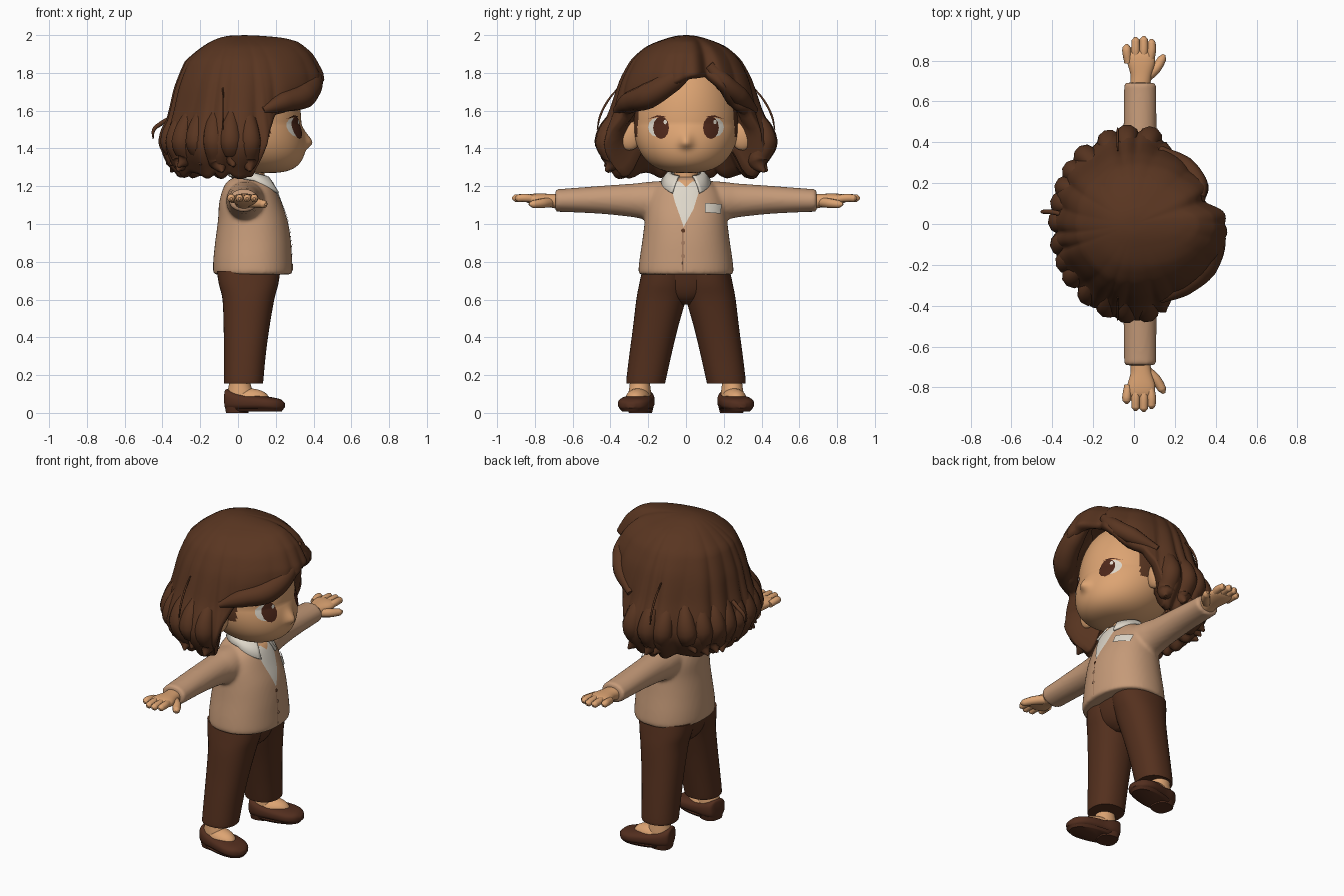
import bpy, bmesh, math, random
from mathutils import Vector
from mathutils.bvhtree import BVHTree

if "Cube" in bpy.data.objects:
    bpy.data.objects.remove(bpy.data.objects["Cube"])
random.seed(4)


def material(name, r, g, b):
    m = bpy.data.materials.new(name)
    m.use_nodes = True
    m.diffuse_color = (r, g, b, 1)
    p = m.node_tree.nodes["Principled BSDF"]
    p.inputs["Base Color"].default_value = (r, g, b, 1)
    p.inputs["Roughness"].default_value = 0.8
    return m


HAIR = material("brown hair", .1, .036, .015)
SKIN = material("warm skin", .72, .37, .17)
KNIT = material("tan knit", .56, .325, .19)
SEAM = material("dark tan seam", .36, .19, .11)
PANTS = material("dark brown cloth", .09, .03, .013)
SHOE = material("brown leather", .085, .027, .013)
WHITE = material("off white", .73, .68, .59)
EYE = material("eye brown", .075, .02, .01)


def finish(name, bm, *mats, angle=50):
    bmesh.ops.recalc_face_normals(bm, faces=bm.faces)
    me = bpy.data.meshes.new(name)
    bm.to_mesh(me)
    bm.free()
    ob = bpy.data.objects.new(name, me)
    bpy.context.collection.objects.link(ob)
    for m in mats:
        me.materials.append(m)
    bpy.ops.object.select_all(action='DESELECT')
    ob.select_set(True)
    bpy.context.view_layer.objects.active = ob
    bpy.ops.object.shade_smooth_by_angle(angle=math.radians(angle))
    return ob


def skin_rows(bm, rows, closed=True):
    for a, b in zip(rows, rows[1:]):
        n = len(a)
        for i in range(n if closed else n - 1):
            j = (i + 1) % n
            bm.faces.new((a[i], a[j], b[j], b[i]))


def lerp(table, x, k=1):
    for p, q in zip(table, table[1:]):
        if x <= q[0]:
            f = max(0, (x - p[0]) / (q[0] - p[0]))
            return p[k] + (q[k] - p[k]) * f
    return table[-1][k]


# Rings are (position along axis, centre a, radius a, centre b, radius b)
def loft(name, rings, mat, axis, power=1.0, n=40, smooth=4):
    bm = bmesh.new()
    rows = []
    steps = (len(rings) - 1) * smooth
    for s in range(steps + 1):
        i = min(s // smooth, len(rings) - 2)
        f = s / smooth - i
        p0, p1, p2, p3 = (rings[max(0, min(len(rings) - 1, i + d))] for d in (-1, 0, 1, 2))
        t, ca, ra, cb, rb = (b + .5 * f * (c - a + f * (2*a - 5*b + 4*c - d + f * (3*(b - c) + d - a)))
                             for a, b, c, d in zip(p0, p1, p2, p3))
        row = []
        for k in range(n):
            c, w = math.cos(k * math.tau / n), math.sin(k * math.tau / n)
            a = ca + ra * math.copysign(abs(c) ** power, c)
            b = cb + rb * math.copysign(abs(w) ** power, w)
            row.append(bm.verts.new({'z': (a, b, t), 'y': (a, t, b), 'x': (t, a, b)}[axis]))
        rows.append(row)
    skin_rows(bm, rows)
    bm.faces.new(rows[0])
    bm.faces.new(rows[-1])
    return finish(name, bm, mat)


def ball(name, centre, size, mat, seg=32):
    bm = bmesh.new()
    bmesh.ops.create_uvsphere(bm, u_segments=seg, v_segments=seg // 2, radius=1)
    for v in bm.verts:
        v.co = Vector(c + s * u for c, s, u in zip(centre, size, v.co))
    return finish(name, bm, mat)


def tube(name, pts, radii, mat):
    cu = bpy.data.curves.new(name, 'CURVE')
    cu.dimensions = '3D'
    cu.bevel_depth, cu.bevel_resolution, cu.resolution_u = 1, 3, 8
    cu.use_fill_caps = True
    sp = cu.splines.new('BEZIER')
    sp.bezier_points.add(len(pts) - 1)
    for bp, p, r in zip(sp.bezier_points, pts, radii):
        bp.co, bp.radius = p, r
        bp.handle_left_type = bp.handle_right_type = 'AUTO'
    tmp = bpy.data.objects.new(name + " guide", cu)
    bpy.context.collection.objects.link(tmp)
    bpy.context.view_layer.update()
    me = bpy.data.meshes.new_from_object(tmp.evaluated_get(bpy.context.evaluated_depsgraph_get()))
    bpy.data.objects.remove(tmp)
    bm = bmesh.new()
    bm.from_mesh(me)
    bpy.data.meshes.remove(me)
    return finish(name, bm, mat)


# Thin plate draped from the front over a surface; outline is (y, z) points
def plate(name, tree, outline, mat, lift=.004, rings=8):
    bm = bmesh.new()
    out = []
    for p, q in zip(outline, outline[1:] + outline[:1]):
        out += [(p[0] + (q[0] - p[0]) * k / 4, p[1] + (q[1] - p[1]) * k / 4) for k in range(4)]
    cy, cz = (sum(p[k] for p in out) / len(out) for k in (0, 1))
    rows = []
    for s in range(rings, 0, -1):
        row = []
        for y, z in out:
            y, z = cy + (y - cy) * s / rings, cz + (z - cz) * s / rings
            hit = tree.ray_cast(Vector((2, y, z)), Vector((-1, 0, 0)))[0]
            row.append(bm.verts.new(((hit.x if hit else .1) + lift, y, z)))
        rows.append(row)
    skin_rows(bm, rows)
    bm.faces.new(rows[-1])
    return finish(name, bm, mat)


def oval(cy, cz, ry, rz, n=12):
    return [(cy + ry * math.cos(i * math.tau / n), cz + rz * math.sin(i * math.tau / n)) for i in range(n)]


# Head with rounded cheeks, a forward chin, a soft nose and painted sideburns
bm = bmesh.new()
bmesh.ops.create_uvsphere(bm, u_segments=128, v_segments=80, radius=1)
for v in bm.verts:
    x, y, z = v.co
    h = max(1e-6, math.hypot(x, y))
    g = h ** .72 / h
    v.co = (.05 + .285 * x * g + .1 * max(0, -z), .28 * y * g, 1.53 + (.36 if z > 0 else .26) * z)
    if x > 0:
        y, z = v.co.y, v.co.z - 1.43
        v.co.x += .036 * math.exp(-(y / .035) ** 2 - (z / (.05 if z > 0 else .028)) ** 2)
for f in bm.faces:
    c = f.calc_center_median()
    f.material_index = int(c.x < .17 and c.z > 1.46)
head_tree = BVHTree.FromBMesh(bm)
finish("head", bm, SKIN, HAIR)
for s, side in ((1, "left"), (-1, "right")):
    ball(side + "_ear", (.09, s * .3, 1.47), (.035, .065, .08), SKIN)
    plate(side + "_eye_white", head_tree, oval(s * .155, 1.512, .046, .05), WHITE, .003)
    plate(side + "_iris", head_tree, oval(s * .132, 1.51, .042, .06), EYE, .006)
    plate(side + "_eye_glint", head_tree, oval(s * .132 + .022, 1.54, .009, .012), WHITE, .009)
    plate(side + "_lash", head_tree, [(s * .1, 1.568), (s * .15, 1.576), (s * .205, 1.555),
                                     (s * .15, 1.568)], EYE, .007)

# Hair shell: silhouette by height, hem by azimuth, rolled under at the edge
FRONT = [(2, 0), (1.985, .24), (1.965, .315), (1.9, .395), (1.8, .45), (1.73, .458), (1.66, .43), (1.58, .37)]
BACK = [(2, 0), (1.985, .1), (1.93, .2), (1.86, .28), (1.72, .335), (1.6, .36), (1.5, .385), (1.4, .4),
        (1.32, .37), (1.26, .31)]
WIDE = [(2, 0), (1.98, .11), (1.94, .21), (1.87, .29), (1.77, .345), (1.68, .375), (1.6, .4), (1.5, .445),
        (1.42, .465), (1.35, .44), (1.26, .37)]
HEM = [(-180, 1.28), (-77, 1.27), (-67, 1.5), (-58, 1.6), (-43, 1.62), (-25, 1.67), (-12, 1.74), (3, 1.79),
       (17, 1.8), (27, 1.74), (38, 1.67), (50, 1.62), (58, 1.6), (67, 1.5), (77, 1.27), (180, 1.28)]
FRONT, BACK, WIDE = ([(math.sqrt(2 - z), r) for z, r in t] for t in (FRONT, BACK, WIDE))


def hair_radius(az, z):
    u = math.sqrt(max(0, 2 - z))
    c, w = math.cos(az), math.sin(az)
    f = lerp(FRONT if c > 0 else BACK, u)
    r = 1 / math.sqrt((c / max(f, .001)) ** 2 + (w / max(lerp(WIDE, u), .001)) ** 2)
    deg = math.degrees(az)
    return r * (1 - .13 * math.exp(-((deg - 17) / 7) ** 2) - .05 * math.exp(-((deg - 38) / 16) ** 2))


bm = bmesh.new()
rows = []
N, T = 216, 30
roll = [(.98, -.012), (.93, -.022), (.86, -.015), (.78, .02), (.7, .08), (.58, .16)]
for j in range(1, T + len(roll) + 1):
    t = min(1, j / T)
    k, dz = roll[j - T - 1] if j > T else (1, 0)
    row = []
    for i in range(N):
        az = -math.pi + i * math.tau / N
        lump = abs(math.cos(az * 9 + .9 * math.sin(az * 4) + .6 * math.sin(az * 7 + 1) + t)) - .6
        hem = lerp(HEM, math.degrees(az)) - (.03 * lump if abs(az) > 1.4 else 0)
        z = 2 - (2 - hem) * t ** 1.8
        r = k * (hair_radius(az, z) + (.034 if abs(az) > 1.2 else .014) * lump * t * t)
        row.append(bm.verts.new((r * math.cos(az), r * math.sin(az), z + dz)))
    rows.append(row)
skin_rows(bm, rows)
bm.faces.new(rows[0])
finish("hair_shell", bm, HAIR, angle=80)

# Swept fringe rolls and curled locks round the hem
tube("fringe_right_sweep", [(.37, .05, 1.85), (.39, -.07, 1.76), (.345, -.2, 1.68), (.24, -.3, 1.645),
                            (.13, -.37, 1.6)], [.03, .06, .07, .055, .02], HAIR)
tube("fringe_left_sweep", [(.32, .12, 1.84), (.31, .2, 1.75), (.25, .28, 1.68), (.13, .365, 1.6)],
     [.03, .05, .05, .02], HAIR)


def around(az, r, z):
    return (r * math.cos(az), r * math.sin(az), z)


for i in range(15):
    az = math.radians(81 + i * 14.1)
    wob = random.uniform(-.1, .1)
    az_in = math.atan2(math.sin(az), math.cos(az))
    r = [hair_radius(az_in, z) for z in (1.6, 1.43, 1.34, 1.3)]
    drop = random.uniform(-.02, .03)
    tube("hem_lock", [around(az, r[0] - .06, 1.62), around(az + wob * .5, r[1] - .035, 1.44),
                      around(az + wob, r[2] - .04, 1.345 + drop), around(az + wob * 2, r[3] + .03, 1.29 + drop)],
         [.03, .062, .055, .006], HAIR)
for s in (1, -1):
    tube("side_wisp", [(-.08, s * .36, 1.72), (-.08, s * .415, 1.65), (-.08, s * .455, 1.57),
                       (-.08, s * .47, 1.5)], [.004, .006, .006, .003], HAIR)
tube("back_wisp", [(-.36, .05, 1.56), (-.41, .06, 1.53), (-.445, .06, 1.5), (-.45, .06, 1.45)],
     [.012, .012, .01, .003], HAIR)

# Neck and cardigan; sleeves are blended into the body
loft("neck", [(1.15, .06, .08, 0, .075), (1.24, .07, .07, 0, .065), (1.34, .07, .07, 0, .065)], SKIN, 'z')
cloth = [loft("cardigan", [
    (.733, .078, .203, 0, .245), (.75, .078, .21, 0, .252), (.82, .078, .208, 0, .245), (.92, .08, .199, 0, .23),
    (1.02, .078, .184, 0, .218), (1.11, .065, .165, 0, .208), (1.18, .06, .142, 0, .18), (1.225, .06, .117, 0, .13),
    (1.25, .065, .077, 0, .08)], KNIT, 'z', power=.92, n=64)]
for s in (1, -1):
    cloth.append(loft("sleeve", [
        (s * .08, .045, .11, 1.125, .106), (s * .2, .038, .1, 1.122, .101), (s * .28, .033, .089, 1.125, .089),
        (s * .45, .03, .082, 1.128, .074), (s * .66, .03, .079, 1.125, .061), (s * .692, .03, .08, 1.125, .063)],
        KNIT, 'y'))
for ob in cloth:
    ob.select_set(True)
bpy.context.view_layer.objects.active = cloth[0]
bpy.ops.object.join()
remesh = cloth[0].modifiers.new("blend", 'REMESH')
remesh.mode, remesh.voxel_size, remesh.use_smooth_shade = 'VOXEL', .011, True
relax = cloth[0].modifiers.new("relax", 'SMOOTH')
relax.factor, relax.iterations = .5, 5
bpy.context.view_layer.update()
body_tree = BVHTree.FromObject(cloth[0], bpy.context.evaluated_depsgraph_get())

# Shirt front, buttons, tag and collar
plate("shirt_front", body_tree, [(-.085, 1.225), (-.06, 1.12), (-.012, .985), (.04, 1.08), (.085, 1.225)], WHITE)
plate("throat", body_tree, [(-.04, 1.232), (0, 1.195), (.04, 1.232)], SKIN, .007)
plate("placket_seam", body_tree, [(-.02, .97), (-.014, .97), (-.014, .75), (-.02, .75)], SEAM, .003)
for z in (.965, .9, .83):
    plate("button", body_tree, oval(-.015, z, .011, .011), HAIR if z > .95 else SEAM, .006)
plate("name_tag", body_tree, [(.1, 1.062), (.185, 1.055), (.188, 1.105), (.102, 1.112)], WHITE, .012)
bm = bmesh.new()
top, mid, low = [], [], []
for i in range(49):
    a = math.radians(26 + 308 * i / 48)
    c, w = math.cos(a), math.sin(a)
    tip = max(0, 1 - min(i, 48 - i) / 9)
    top.append(bm.verts.new((.075 + .08 * c, .08 * w, 1.275 - .02 * c)))
    mid.append(bm.verts.new((.075 + .1 * c, .1 * w, 1.272 - .025 * c)))
    low.append(bm.verts.new((.075 + (.128 + .03 * tip) * c, (.13 + .04 * tip) * w, 1.236 - .02 * c - .05 * tip)))
skin_rows(bm, [top, mid, low], closed=False)
collar = finish("shirt_collar", bm, WHITE)
collar.modifiers.new("thickness", 'SOLIDIFY').thickness = .012

# Hands, trousers and shoes on both sides
loft("trouser_hips", [(.575, .055, .07, 0, .04), (.61, .055, .115, 0, .12), (.67, .055, .145, 0, .19),
                      (.76, .055, .165, 0, .225)], PANTS, 'z', power=.9)
for s, side in ((1, "left"), (-1, "right")):
    loft(side + "_palm", [(s * .68, .03, .05, 1.12, .04), (s * .73, .035, .052, 1.125, .035),
                          (s * .79, .035, .068, 1.13, .031), (s * .83, .033, .066, 1.133, .024),
                          (s * .85, .03, .045, 1.133, .014)], SKIN, 'y', power=.9)
    for x, end in ((-.036, .865), (.008, .9), (.048, .905), (.086, .89)):
        tube(side + "_finger", [(x * .85 + .003, s * .79, 1.13), (x, s * .85, 1.138), (x, s * end, 1.136),
                                (x, s * (end + .015), 1.134)], [.02, .022, .02, .007], SKIN)
    tube(side + "_thumb", [(.06, s * .72, 1.115), (.105, s * .76, 1.11), (.138, s * .81, 1.105),
                           (.147, s * .83, 1.104)], [.027, .026, .021, .007], SKIN)
    loft(side + "_trouser_leg", [(.155, .03, .1, s * .212, .1), (.17, .03, .104, s * .212, .104),
                                 (.3, .036, .11, s * .19, .111), (.45, .045, .121, s * .162, .119),
                                 (.6, .055, .137, s * .132, .131), (.68, .056, .157, s * .118, .13),
                                 (.75, .056, .168, s * .108, .125)], PANTS, 'z', power=.9)
    parts = [
        loft(side + "_ankle", [(.03, .01, .075, 0, .064), (.1, .012, .07, 0, .06),
                               (.15, .01, .058, 0, .054), (.2, .01, .052, 0, .05)], SKIN, 'z'),
        ball(side + "_foot", (.055, 0, .075), (.112, .064, .055), SKIN),
        loft(side + "_shoe", [(-.068, 0, .03, .078, .036), (-.058, 0, .058, .07, .056), (-.01, 0, .076, .062, .052),
                              (.05, 0, .08, .055, .043), (.12, 0, .087, .052, .04), (.18, 0, .083, .047, .036),
                              (.225, 0, .06, .043, .03), (.25, 0, .022, .04, .014)], SHOE, 'x', power=.75),
        loft(side + "_sole", [(.008, .1, .135, 0, .07), (.022, .1, .145, 0, .082)], SHOE, 'z', power=.85),
        loft(side + "_heel", [(0, -.004, .058, 0, .06), (.03, -.004, .062, 0, .067)], SHOE, 'z', power=.75)]
    for ob in parts:
        ob.location = (0, s * .242, 0)
        ob.rotation_euler.z = s * math.radians(12)
